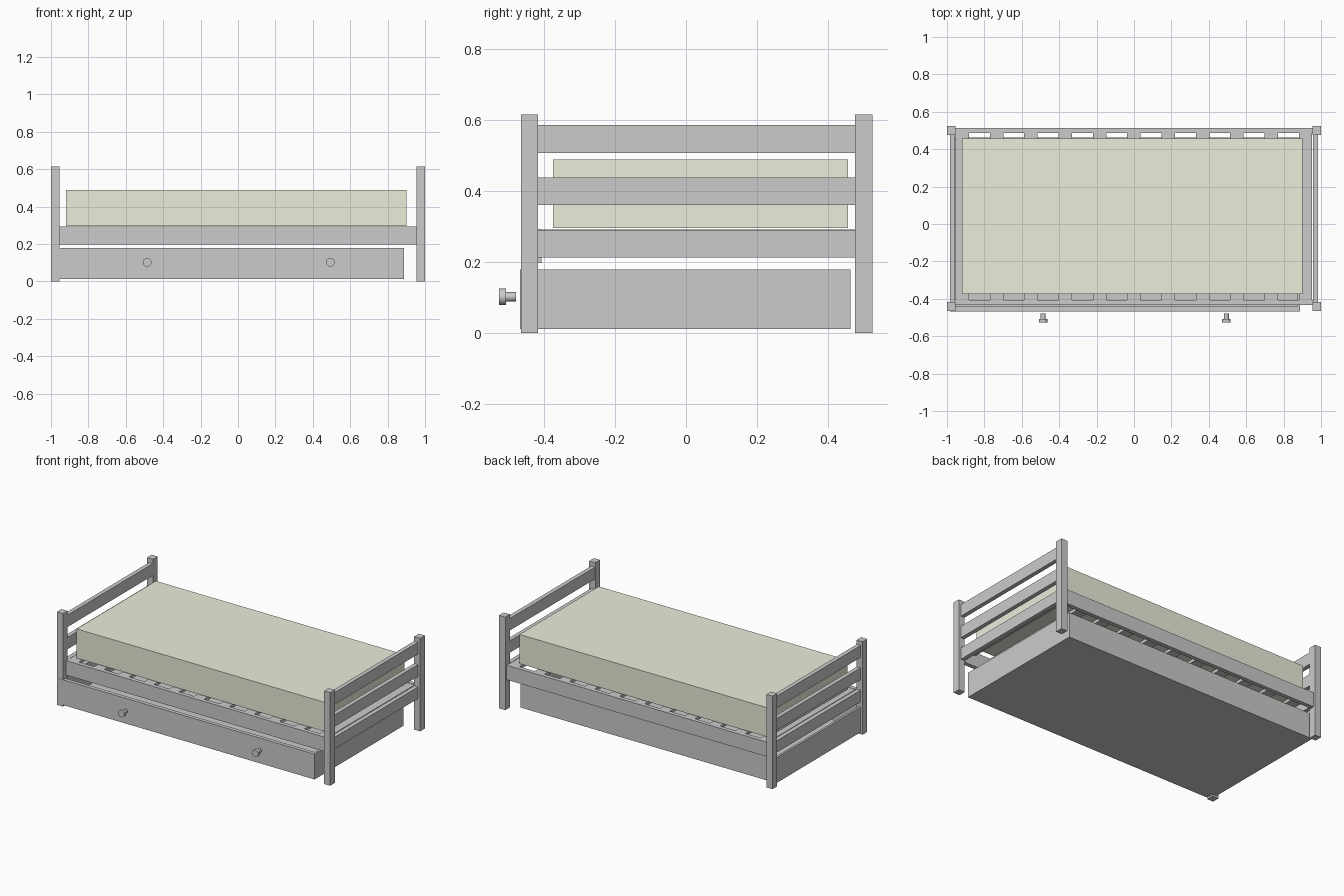
import bpy
import math

if "Cube" in bpy.data.objects:
    bpy.data.objects.remove(bpy.data.objects["Cube"])

fabric = bpy.data.materials.new("pale_fabric")
fabric.diffuse_color = (0.83, 0.85, 0.70, 1)
fabric.use_nodes = True
fabric.node_tree.nodes["Principled BSDF"].inputs["Base Color"].default_value = fabric.diffuse_color


def box(name, x, y, z, mat=None):
    """Box from (min, max) ranges on each axis."""
    bpy.ops.mesh.primitive_cube_add(size=1, location=[sum(r) / 2 for r in (x, y, z)])
    ob = bpy.context.object
    ob.name = name
    ob.scale = [r[1] - r[0] for r in (x, y, z)]
    bpy.ops.object.transform_apply(location=False, rotation=False, scale=True)
    if mat:
        ob.data.materials.append(mat)
    return ob


def rod(name, x, z, r, y):
    """Cylinder along y."""
    bpy.ops.mesh.primitive_cylinder_add(
        vertices=24, radius=r, depth=y[1] - y[0],
        location=(x, sum(y) / 2, z), rotation=(math.pi / 2, 0, 0))
    bpy.context.object.name = name
    bpy.ops.object.shade_smooth_by_angle()


# Corner posts and three cross rails at each end
for side, s in (("left", -1), ("right", 1)):
    for end, y in (("front", (-0.465, -0.417)), ("back", (0.476, 0.525))):
        box(f"{side}_{end}_post", sorted((s * 0.955, s)), y, (0, 0.615))
    for i, z in enumerate(((0.213, 0.29), (0.36, 0.438), (0.507, 0.586))):
        box(f"{side}_end_rail_{i}", sorted((s * 0.957, s * 0.985)), (-0.417, 0.476), z)

# Long side rails
box("front_side_rail", (-0.956, 0.956), (-0.434, -0.407), (0.197, 0.293))
box("back_side_rail", (-0.956, 0.956), (0.486, 0.513), (0.197, 0.293))

# Slats across the frame
for i in range(11):
    cx = -0.918 + 0.1835 * i
    box(f"slat_{i}", (cx - 0.036, cx + 0.036), (-0.407, 0.486), (0.270, 0.291))

# Mattress
box("mattress", (-0.92, 0.90), (-0.374, 0.456), (0.296, 0.489), fabric)

# Open storage drawer
X, Y, Z, t = (-0.985, 0.887), (-0.467, 0.463), (0.012, 0.179), 0.014
box("drawer_bottom", X, Y, (Z[0], Z[0] + t))
wall_z = (Z[0] + t, Z[1])
box("drawer_front", X, (Y[0], Y[0] + 0.025), wall_z)
box("drawer_back", X, (Y[1] - t, Y[1]), wall_z)
inner_y = (Y[0] + 0.025, Y[1] - t)
box("drawer_left_side", (X[0], X[0] + t), inner_y, wall_z)
box("drawer_right_side", (X[1] - t, X[1]), inner_y, wall_z)

# Drawer knobs
for side, x in (("left", -0.486), ("right", 0.494)):
    rod(f"{side}_knob_stem", x, 0.102, 0.013, (-0.508, -0.478))
    rod(f"{side}_knob_cap", x, 0.102, 0.023, (-0.526, -0.507))
